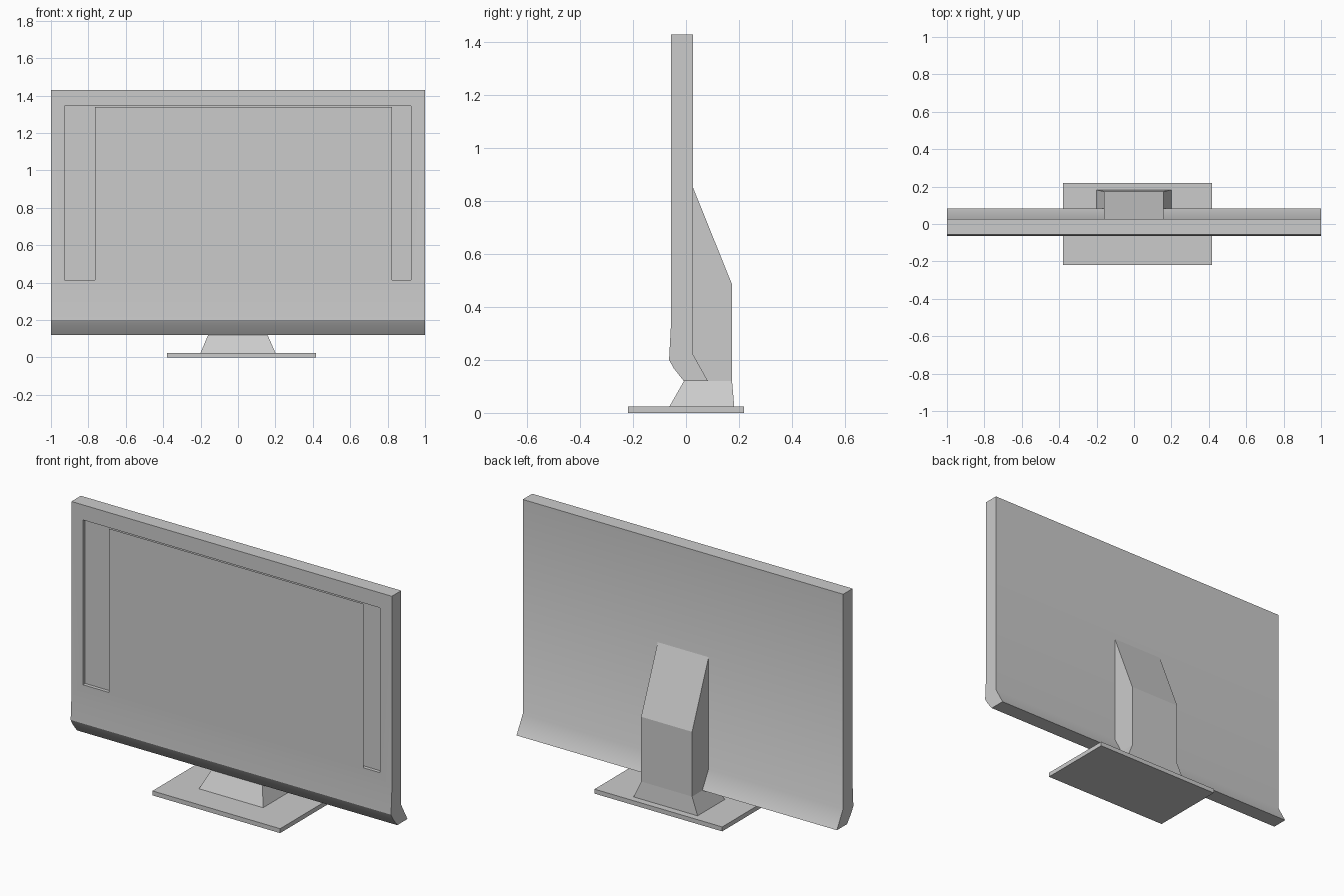
import bpy
import bmesh
from math import radians

cube = bpy.data.objects.get("Cube")
if cube:
    bpy.data.objects.remove(cube)

GREY = (0.6, 0.6, 0.6, 1.0)
grey = bpy.data.materials.new("plain_grey")
grey.use_nodes = True
grey.diffuse_color = GREY
grey.node_tree.nodes["Principled BSDF"].inputs["Base Color"].default_value = GREY


def finish(name, bm, closed=True):
    if closed:
        bmesh.ops.recalc_face_normals(bm, faces=bm.faces)
    mesh = bpy.data.meshes.new(name)
    bm.to_mesh(mesh)
    bm.free()
    mesh.materials.append(grey)
    obj = bpy.data.objects.new(name, mesh)
    bpy.context.collection.objects.link(obj)
    return obj


def extrude_profile(name, profile, x0, x1):
    """Sweep a (y, z) side profile from x0 to x1."""
    bm = bmesh.new()
    face = bm.faces.new([bm.verts.new((x0, y, z)) for y, z in profile])
    swept = bmesh.ops.extrude_face_region(bm, geom=[face])["geom"]
    verts = [v for v in swept if isinstance(v, bmesh.types.BMVert)]
    bmesh.ops.translate(bm, verts=verts, vec=(x1 - x0, 0, 0))
    return finish(name, bm)


def loft(name, low, high):
    """Join two level rectangles given as (x0, x1, y0, y1, z)."""
    bm = bmesh.new()
    rings = []
    for x0, x1, y0, y1, z in (low, high):
        corners = ((x0, y0), (x1, y0), (x1, y1), (x0, y1))
        rings.append([bm.verts.new((x, y, z)) for x, y in corners])
    bm.faces.new(rings[0])
    bm.faces.new(rings[1])
    for i in range(4):
        j = (i + 1) % 4
        bm.faces.new((rings[0][i], rings[0][j], rings[1][j], rings[1][i]))
    return finish(name, bm)


def box(name, x0, x1, y0, y1, z0, z1):
    return loft(name, (x0, x1, y0, y1, z0), (x0, x1, y0, y1, z1))


def smooth(obj, degrees):
    bpy.ops.object.select_all(action="DESELECT")
    obj.select_set(True)
    bpy.context.view_layer.objects.active = obj
    bpy.ops.object.shade_smooth_by_angle(angle=radians(degrees))


FRONT, BACK, TOP = -0.057, 0.027, 1.43
CHIN = 0.12

# Panel body with a bulging chin and a flared lower back
body = extrude_profile("panel_body", [
    (FRONT, TOP), (BACK, TOP), (BACK, 0.22), (0.083, CHIN),
    (-0.008, CHIN), (-0.046, 0.168), (-0.064, 0.2), (FRONT, 0.33)], -1, 1)

# Shallow recess in the front, visible on both sides of the screen
cutter = box("recess_cutter", -0.928, 0.925, -0.2, FRONT + 0.02, 0.415, 1.345)
cutter.hide_render = True
cutter.hide_set(True)
cut = body.modifiers.new("recess", "BOOLEAN")
cut.operation = "DIFFERENCE"
cut.solver = "EXACT"
cut.object = cutter
bpy.context.view_layer.objects.active = body
bpy.ops.object.modifier_apply(modifier=cut.name)
bpy.data.objects.remove(cutter)
smooth(body, 31)

# Screen sheet, flush with the frame
bm = bmesh.new()
bm.faces.new([bm.verts.new((x, FRONT, z)) for x, z in
              ((-0.765, 0.415), (0.823, 0.415), (0.823, 1.34), (-0.765, 1.34))])
finish("screen", bm, closed=False)

# Rear support, flared neck and base plate
extrude_profile("rear_support", [
    (BACK - 0.01, 0.85), (BACK, 0.85), (0.174, 0.485),
    (0.174, CHIN), (BACK - 0.01, CHIN)], -0.16, 0.158)
loft("neck", (-0.2, 0.2, -0.062, 0.182, 0.025),
     (-0.16, 0.158, -0.008, 0.174, CHIN))
box("base_plate", -0.38, 0.417, -0.22, 0.22, 0, 0.025)
